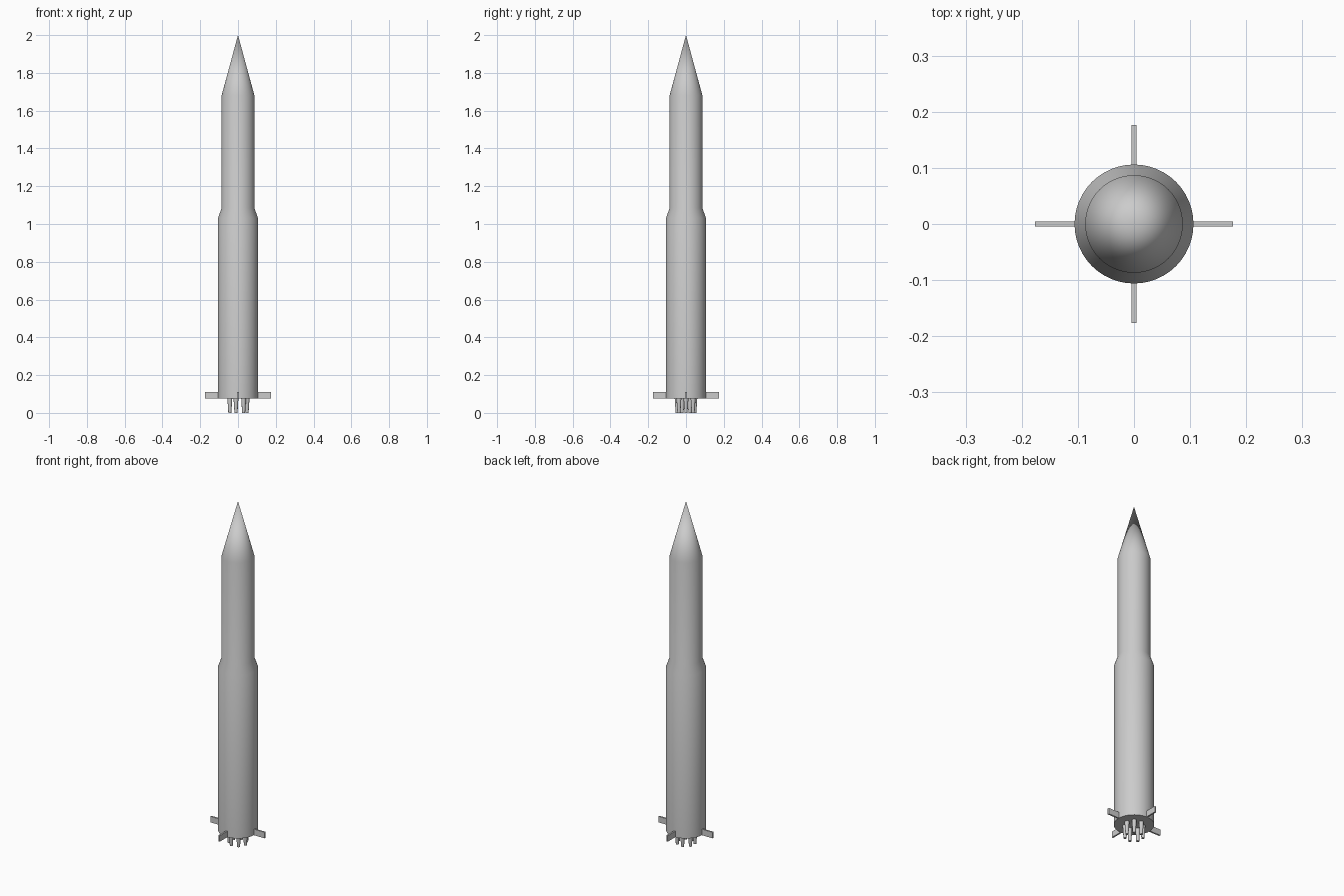
import bpy, bmesh, math
from mathutils import Matrix

old = bpy.data.objects.get("Cube")
if old:
    bpy.data.objects.remove(old, do_unlink=True)

# Single light grey paint
grey = bpy.data.materials.new("light_grey")
grey.use_nodes = True
colour = (0.6, 0.6, 0.6, 1)
grey.diffuse_color = colour
grey.node_tree.nodes["Principled BSDF"].inputs["Base Color"].default_value = colour


def add_object(name, bm):
    bmesh.ops.recalc_face_normals(bm, faces=bm.faces)
    mesh = bpy.data.meshes.new(name)
    bm.to_mesh(mesh)
    bm.free()
    mesh.materials.append(grey)
    obj = bpy.data.objects.new(name, mesh)
    bpy.context.collection.objects.link(obj)
    return obj


def lathe(name, profile, segments, x=0, y=0):
    """Spin (radius, height) points around a vertical axis at x, y."""
    bm = bmesh.new()
    verts = [bm.verts.new((r, 0, z)) for r, z in profile]
    edges = [bm.edges.new(pair) for pair in zip(verts, verts[1:])]
    bmesh.ops.spin(bm, geom=verts + edges, axis=(0, 0, 1), cent=(0, 0, 0),
                   steps=segments, angle=math.tau)
    bmesh.ops.remove_doubles(bm, verts=bm.verts, dist=1e-5)
    bmesh.ops.translate(bm, verts=bm.verts, vec=(x, y, 0))
    obj = add_object(name, bm)
    bpy.ops.object.select_all(action="DESELECT")
    obj.select_set(True)
    bpy.context.view_layer.objects.active = obj
    bpy.ops.object.shade_smooth_by_angle(angle=math.radians(30))
    return obj


# Two-stage body with tapered shoulder and pointed nose
BASE = 0.075
lathe("rocket_body", [(0, BASE), (0.106, BASE), (0.106, 1.03), (0.087, 1.085),
                      (0.087, 1.68), (0, 2.0)], 48)

# Four flat rectangular fins, rooted inside the body
for i, side in enumerate(("left", "back", "right", "front")):
    bm = bmesh.new()
    bmesh.ops.create_cube(bm, size=1)
    bmesh.ops.scale(bm, verts=bm.verts, vec=(0.085, 0.009, 0.035))
    bmesh.ops.translate(bm, verts=bm.verts, vec=(0.1335, 0, BASE + 0.0175))
    bmesh.ops.rotate(bm, verts=bm.verts, cent=(0, 0, 0),
                     matrix=Matrix.Rotation(i * math.pi / 2, 3, "Z"))
    add_object(side + "_fin", bm)

# Ring of seven engine nozzles, narrowing downward
for i in range(7):
    a = math.tau * i / 7
    lathe(f"nozzle_{i + 1}", [(0, BASE + 0.002), (0.013, BASE + 0.002), (0.008, 0), (0, 0)],
          16, 0.048 * math.cos(a), 0.048 * math.sin(a))
